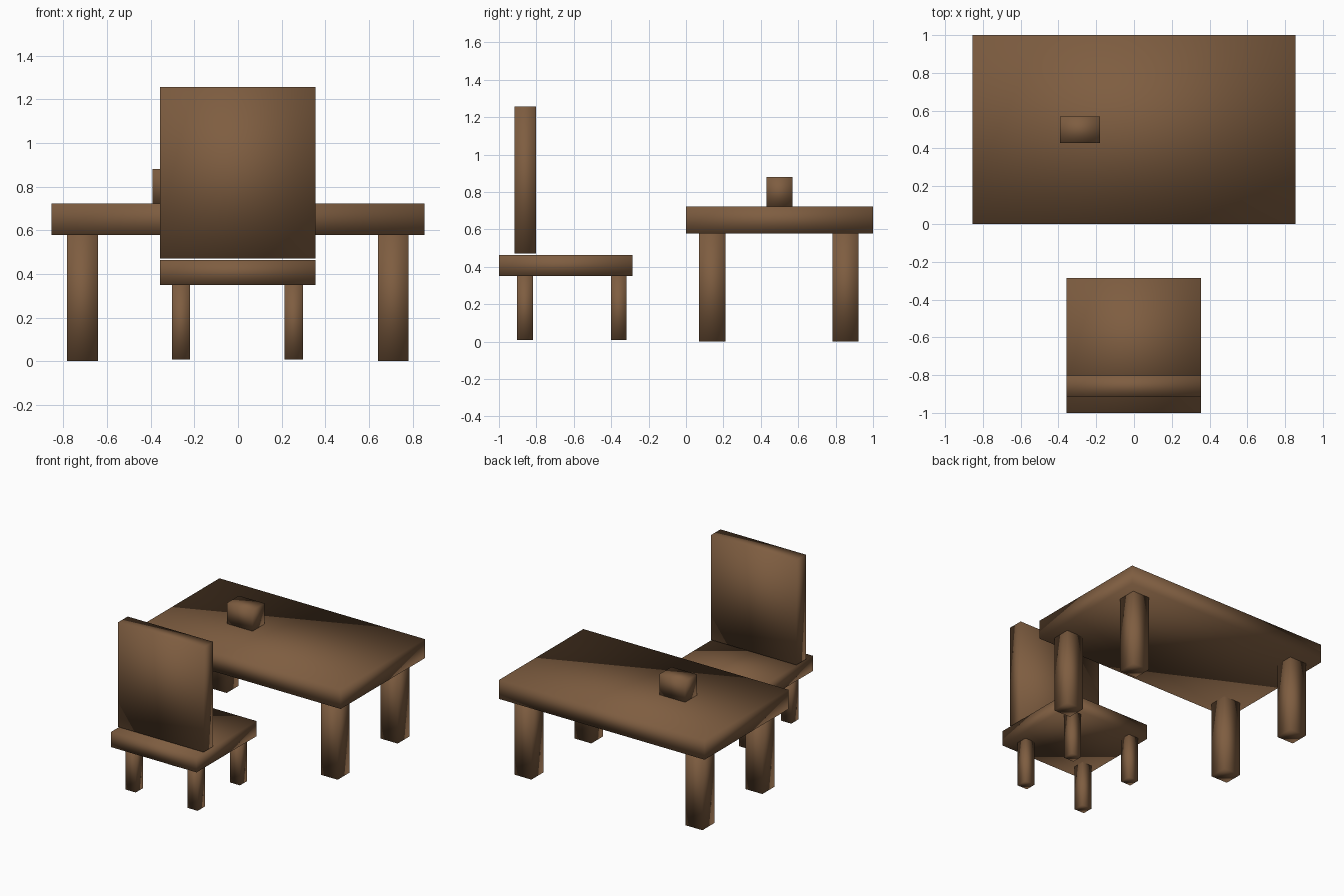
import bpy
from mathutils import Vector

if "Cube" in bpy.data.objects:
    bpy.data.objects.remove(bpy.data.objects["Cube"])

wood = bpy.data.materials.new("wood")
wood.diffuse_color = (0.21, 0.11, 0.052, 1)
wood.use_nodes = True
wood.node_tree.nodes["Principled BSDF"].inputs["Base Color"].default_value = wood.diffuse_color


def box(name, x, y, z):
    """Smooth-shaded wooden box from (min, max) ranges on each axis."""
    lo, hi = Vector((x[0], y[0], z[0])), Vector((x[1], y[1], z[1]))
    bpy.ops.mesh.primitive_cube_add(size=1, location=(lo + hi) / 2)
    ob = bpy.context.object
    ob.name = name
    ob.scale = hi - lo
    bpy.ops.object.transform_apply(location=False, rotation=False, scale=True)
    bpy.ops.object.shade_smooth()
    ob.data.materials.append(wood)
    return ob


def legs(prefix, xs, ys, width, z):
    """Four square legs centred on every pairing of xs and ys."""
    h = width / 2
    for side, x in zip(("left", "right"), xs):
        for end, y in zip(("front", "back"), ys):
            box(f"{prefix}_{end}_{side}_leg", (x - h, x + h), (y - h, y + h), z)


# Table
box("table_top", (-0.855, 0.855), (0.0, 1.0), (0.579, 0.723))
legs("table", (-0.713, 0.711), (0.14, 0.853), 0.141, (0.0, 0.579))

# Small block lying on the table
box("table_block", (-0.392, -0.18), (0.43, 0.57), (0.723, 0.88))

# Chair, facing the table
box("chair_seat", (-0.357, 0.355), (-1.0, -0.287), (0.35, 0.464))
box("chair_back", (-0.357, 0.355), (-0.916, -0.802), (0.47, 1.257))
legs("chair", (-0.261, 0.255), (-0.861, -0.359), 0.084, (0.008, 0.35))
